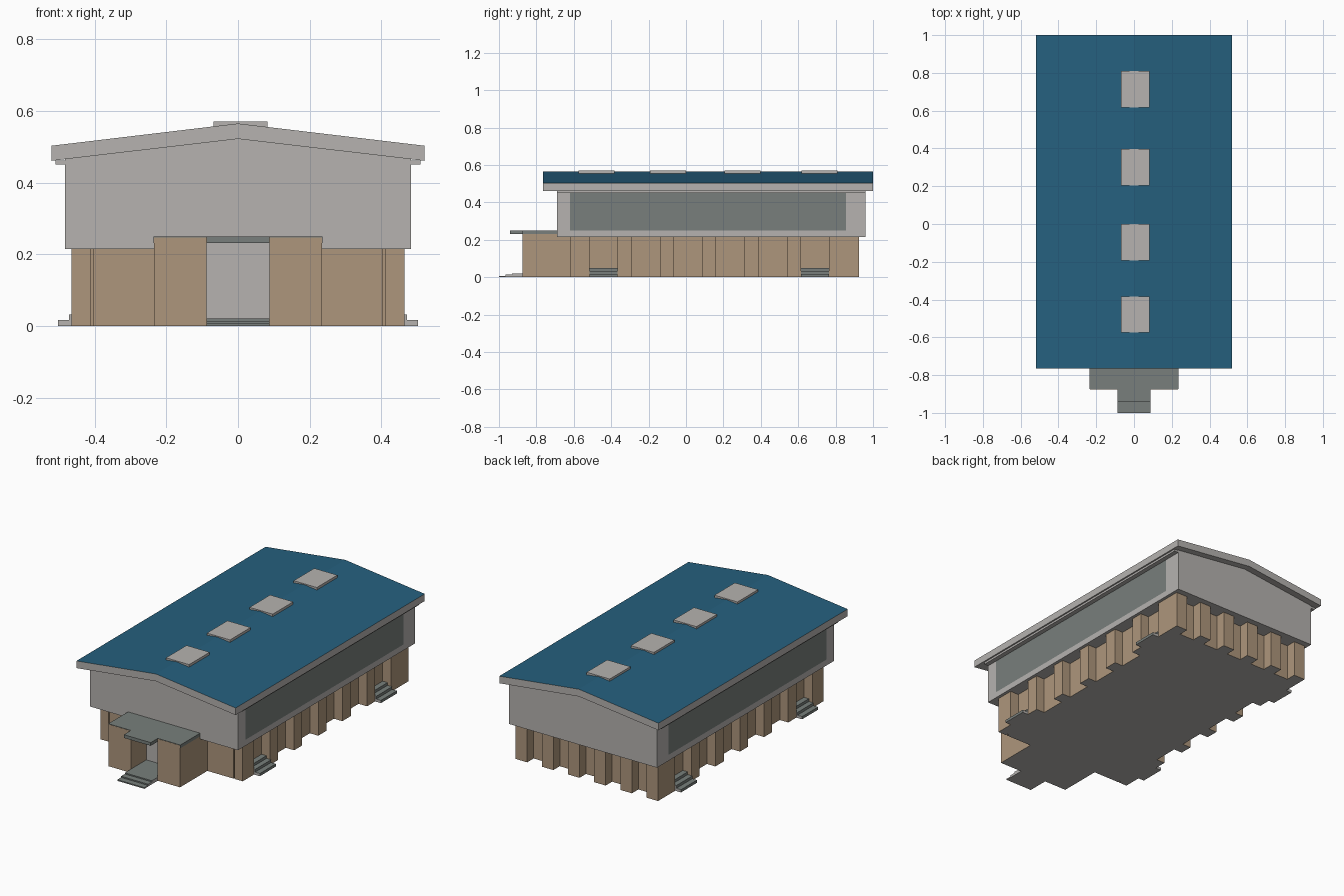
import bpy, bmesh

if "Cube" in bpy.data.objects:
    bpy.data.objects.remove(bpy.data.objects["Cube"])


def material(name, rgb):
    m = bpy.data.materials.new(name)
    m.diffuse_color = (*rgb, 1)
    m.use_nodes = True
    m.node_tree.nodes["Principled BSDF"].inputs["Base Color"].default_value = m.diffuse_color
    return m


GREY = material("light grey", (0.465, 0.448, 0.432))
SLATE = material("slate grey", (0.188, 0.212, 0.2))
TAN = material("tan", (0.42, 0.305, 0.2))
BLUE = material("roof blue", (0.019, 0.118, 0.212))


def finish(bm, name, mats):
    me = bpy.data.meshes.new(name)
    bm.to_mesh(me)
    bm.free()
    for m in mats:
        me.materials.append(m)
    ob = bpy.data.objects.new(name, me)
    bpy.context.collection.objects.link(ob)
    return ob


def prism(points, axis, lo, hi):
    """Extrude an outline: (x, y) points along z, or (x, z) points along y."""
    bm = bmesh.new()
    place = (lambda a, b, t: (a, b, t)) if axis == "z" else (lambda a, b, t: (a, t, b))
    rings = [[bm.verts.new(place(a, b, t)) for a, b in points] for t in (lo, hi)]
    n = len(points)
    bm.faces.new(rings[0])
    bm.faces.new(rings[1])
    for i in range(n):
        j = (i + 1) % n
        bm.faces.new((rings[0][i], rings[0][j], rings[1][j], rings[1][i]))
    bmesh.ops.recalc_face_normals(bm, faces=bm.faces)
    bm.normal_update()
    return bm


def paint(bm, rule, index=1):
    for f in bm.faces:
        if rule(f):
            f.material_index = index


def box(name, x, y, z, mat, rule=None, mat2=None):
    pts = [(x[0], y[0]), (x[1], y[0]), (x[1], y[1]), (x[0], y[1])]
    bm = prism(pts, "z", *z)
    if rule:
        paint(bm, rule)
    return finish(bm, name, [mat, mat2] if rule else [mat])


def mirrored(half):
    return half + [(-a, b) for a, b in reversed(half)]


def underside(f):
    return f.normal.z < -0.9


def step_side_x(f):
    return abs(f.normal.x) > 0.9 or underside(f)


def step_side_y(f):
    return abs(f.normal.y) > 0.9 or underside(f)


# Ground floor: plan outline with alternating piers and recesses
side_bays = [(-0.515, -0.365), (-0.29, -0.14), (-0.065, 0.085),
             (0.16, 0.31), (0.39, 0.54), (0.615, 0.765)]
half = [(0.405, -0.62), (0.405, -0.605), (0.411, -0.605), (0.411, -0.62), (0.465, -0.62)]
for a, b in side_bays:
    half += [(0.465, a), (0.41, a), (0.41, b), (0.465, b)]
half.append((0.465, 0.925))
pier, gap = 0.075, 0.096
for i in range(3):
    x0 = 0.465 - pier - i * (pier + gap)
    half += [(x0, 0.925), (x0, 0.865)]
    if i < 2:
        half += [(x0 - gap, 0.865), (x0 - gap, 0.925)]
bm = prism(mirrored(half), "z", 0, 0.216)
paint(bm, underside)
finish(bm, "ground_floor", [TAN, GREY])

# Entrance porch: U-shaped walls, door, T-shaped canopy
half = [(0.088, -0.72), (0.088, -0.875), (0.234, -0.875), (0.234, -0.61)]
bm = prism(mirrored(half), "z", 0, 0.247)
paint(bm, underside)
finish(bm, "porch_walls", [TAN, GREY])
box("entrance_door", (-0.089, 0.089), (-0.73, -0.715), (0.004, 0.235), GREY)
half = [(0.088, -0.94), (0.088, -0.874), (0.2355, -0.874), (0.2355, -0.68)]
finish(prism(mirrored(half), "z", 0.231, 0.25), "entrance_canopy", [SLATE])

# Entrance steps: slate treads and risers, grey ends
for i, y in enumerate((-1.0, -0.965, -0.93)):
    box(f"entrance_step_{i + 1}", (-0.088, 0.088), (y, -0.71), (0, 0.007 * (i + 1)),
        SLATE, step_side_x, GREY)

# Side steps in the first and last bays, both sides
for s, side in ((1, "right"), (-1, "left")):
    for a, b in (side_bays[0], side_bays[-1]):
        for i, x in enumerate((0.503, 0.472, 0.442)):
            xs = sorted((s * 0.405, s * x))
            box(f"{side}_step_{i + 1}", xs, (a, b), (0, 0.016 * (i + 1)),
                SLATE, step_side_y, GREY)

# Upper hall: gabled block with one long flush window on each side
bm = prism([(0.483, 0.215), (0.483, 0.467), (0, 0.524), (-0.483, 0.467), (-0.483, 0.215)],
           "y", -0.69, 0.96)
for face in [f for f in bm.faces if abs(f.normal.x) > 0.9]:
    bmesh.ops.inset_individual(bm, faces=[face], thickness=0.02)
    face.material_index = 1
    for v in face.verts:
        v.co.y = -0.62 if v.co.y < 0 else 0.855
        v.co.z = 0.25 if v.co.z < 0.34 else 0.45
bm.normal_update()
finish(bm, "upper_hall", [GREY, SLATE])

# Eave strips under the roof edges
for s, side in ((1, "right"), (-1, "left")):
    box(f"{side}_eave_strip", sorted((s * 0.48, s * 0.51)), (-0.69, 0.96), (0.45, 0.462), GREY)

# Roof: thick gable slab, blue on top and grey at the edges
bm = prism([(0.52, 0.461), (0.52, 0.503), (0, 0.565), (-0.52, 0.503), (-0.52, 0.461), (0, 0.522)],
           "y", -0.765, 1.0)
paint(bm, lambda f: f.normal.z > 0.5)
finish(bm, "roof", [GREY, BLUE])

# Skylights along the ridge
for i, y in enumerate((-0.575, -0.193, 0.205, 0.617)):
    box(f"skylight_{i + 1}", (-0.068, 0.083), (y, y + 0.192), (0.552, 0.57), GREY)
